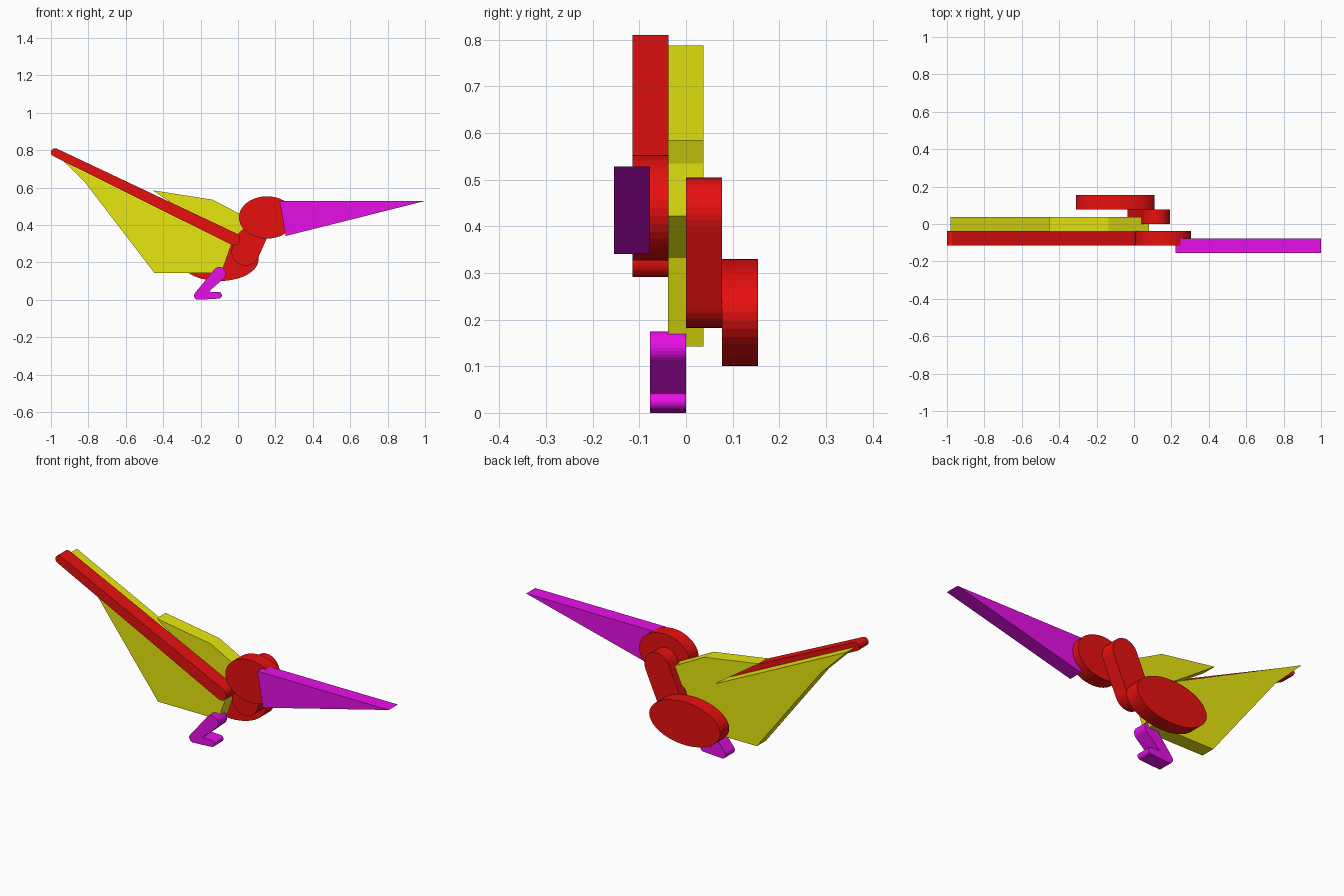
import bpy, bmesh, math

if "Cube" in bpy.data.objects:
    bpy.data.objects.remove(bpy.data.objects["Cube"])

T = 0.077  # thickness of every slab


def material(name, rgb):
    m = bpy.data.materials.new(name)
    m.diffuse_color = (*rgb, 1)
    m.use_nodes = True
    m.node_tree.nodes["Principled BSDF"].inputs["Base Color"].default_value = m.diffuse_color
    return m


RED = material("red", (0.8, 0.005, 0.005))
YELLOW = material("yellow", (0.8, 0.8, 0.005))
MAGENTA = material("magenta", (0.8, 0.005, 0.8))


def slab(name, outline, y_front, mat):
    """Extrude an (x, z) outline backwards from y_front."""
    bm = bmesh.new()
    face = bm.faces.new([bm.verts.new((x, y_front, z)) for x, z in outline])
    ext = bmesh.ops.extrude_face_region(bm, geom=[face])["geom"]
    verts = [v for v in ext if isinstance(v, bmesh.types.BMVert)]
    bmesh.ops.translate(bm, verts=verts, vec=(0, T, 0))
    bmesh.ops.recalc_face_normals(bm, faces=bm.faces[:])
    me = bpy.data.meshes.new(name)
    bm.to_mesh(me)
    bm.free()
    me.materials.append(mat)
    ob = bpy.data.objects.new(name, me)
    bpy.context.collection.objects.link(ob)
    return ob


def ellipse(cx, cz, rx, rz, n=40):
    return [(cx + rx * math.cos(2 * math.pi * i / n),
             cz + rz * math.sin(2 * math.pi * i / n)) for i in range(n)]


def capsule(p, rp, q, rq, n=16):
    """Rounded bar from p to q whose radius goes from rp to rq."""
    d = math.atan2(q[1] - p[1], q[0] - p[0])
    a = math.acos((rp - rq) / math.dist(p, q))
    pts = []
    for c, r, start, end in ((q, rq, d - a, d + a),
                             (p, rp, d + a, d + 2 * math.pi - a)):
        for i in range(n + 1):
            t = start + (end - start) * i / n
            pts.append((c[0] + r * math.cos(t), c[1] + r * math.sin(t)))
    return pts


# Body, neck and head
slab("body", ellipse(-0.10, 0.215, 0.21, 0.115), 0.077, RED)
slab("neck", capsule((0.04, 0.257), 0.075, (0.117, 0.43), 0.075), 0.0, RED)
slab("head", ellipse(0.155, 0.44, 0.15, 0.113), -0.115, RED)

# Beak
slab("beak", [(0.222, 0.528), (0.255, 0.341), (1.0, 0.528)], -0.154, MAGENTA)

# Wing membrane and the bar along its leading edge
wing = [(-0.98, 0.788), (-0.82, 0.63), (-0.446, 0.142), (-0.09, 0.142),
        (-0.022, 0.332), (0.08, 0.422), (-0.136, 0.535), (-0.455, 0.585),
        (-0.20, 0.41)]
slab("wing", wing, -0.039, YELLOW)
slab("wing_bar", capsule((-0.978, 0.788), 0.022, (-0.021, 0.324), 0.033),
     -0.115, RED)

# Leg and foot
slab("leg", capsule((-0.1, 0.14), 0.035, (-0.213, 0.022), 0.022), -0.077, MAGENTA)
slab("foot", capsule((-0.213, 0.022), 0.022, (-0.104, 0.024), 0.018), -0.077, MAGENTA)
